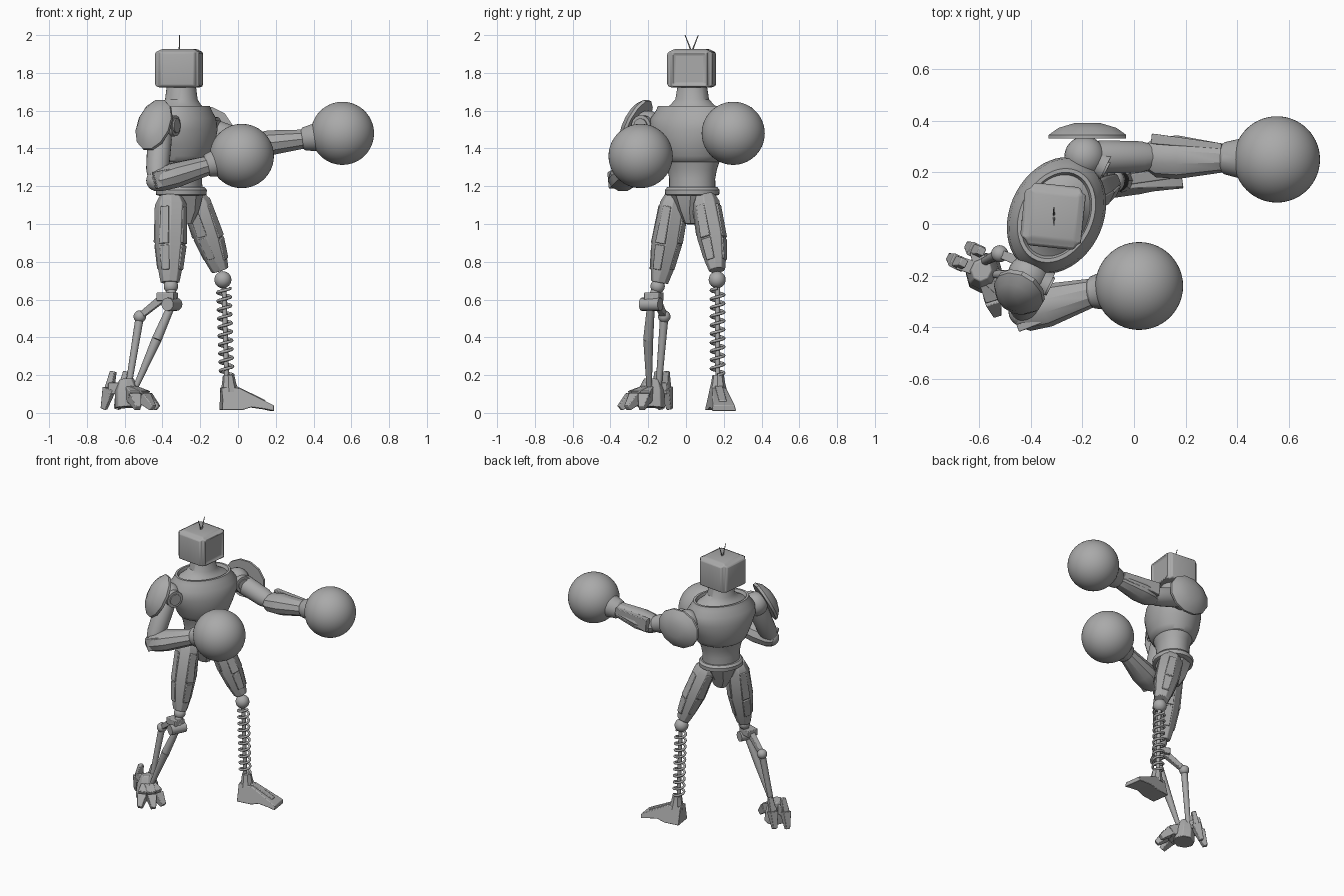
import bpy, bmesh, math
from mathutils import Vector, Matrix

if "Cube" in bpy.data.objects:
    bpy.data.objects.remove(bpy.data.objects["Cube"], do_unlink=True)

GREY = (0.4, 0.4, 0.4, 1)
metal = bpy.data.materials.new("plain grey")
metal.use_nodes = True
metal.diffuse_color = GREY
metal.node_tree.nodes["Principled BSDF"].inputs["Base Color"].default_value = GREY


def finish(name, bm, bevel=0.0):
    """Turn a bmesh into a named, shaded object."""
    bmesh.ops.recalc_face_normals(bm, faces=bm.faces)
    mesh = bpy.data.meshes.new(name)
    bm.to_mesh(mesh)
    bm.free()
    mesh.materials.append(metal)
    mesh.shade_smooth()
    mesh.set_sharp_from_angle(angle=math.radians(32))
    obj = bpy.data.objects.new(name, mesh)
    bpy.context.collection.objects.link(obj)
    if bevel:
        mod = obj.modifiers.new("soft_edges", "BEVEL")
        mod.width, mod.segments = bevel, 2
    return obj


def limb(name, start, end, profile, ref=(0, 0, 1), sides=24, bevel=0.0):
    """Loft rings (t, half width along ref, half width across) from start to end."""
    start, end = Vector(start), Vector(end)
    axis = (end - start).normalized()
    u = Vector(ref)
    u = (u - axis * u.dot(axis)).normalized()
    v = axis.cross(u)
    bm, rings = bmesh.new(), []
    grow = 1 / math.cos(math.pi / sides)
    for t, wu, wv in profile:
        mid = start.lerp(end, t)
        angles = [math.tau * (i + 0.5) / sides for i in range(sides)]
        rings.append([bm.verts.new(mid + u * wu * grow * math.cos(a) + v * wv * grow * math.sin(a))
                      for a in angles])
    for low, high in zip(rings, rings[1:]):
        for i in range(sides):
            j = (i + 1) % sides
            bm.faces.new((low[i], low[j], high[j], high[i]))
    bm.faces.new(rings[0])
    bm.faces.new(rings[-1])
    return finish(name, bm, bevel)


def rod(name, start, end, r, r_end=None, sides=16):
    r_end = r_end or r
    return limb(name, start, end, [(0, r, r), (1, r_end, r_end)], (0.3, 0.8, 0.4), sides)


def bar(name, start, end, wide, thick, taper=1.0, ref=(0, 0, 1)):
    return limb(name, start, end, [(0, thick, wide), (1, thick * taper, wide * taper)], ref, 4, 0.004)


def ball(name, centre, r, detail=24):
    bm = bmesh.new()
    bmesh.ops.create_uvsphere(bm, u_segments=detail, v_segments=detail // 2, radius=r,
                              matrix=Matrix.Translation(centre))
    return finish(name, bm)


def prism(name, outline, width, place, yaw, taper=1.0):
    """Extrude a side outline (x, z) across its width; the top narrows by taper."""
    bm = bmesh.new()
    top = max(z for x, z in outline)
    rows = [[bm.verts.new((x, s * width * (1 - (1 - taper) * z / top), z)) for x, z in outline]
            for s in (-1, 1)]
    for i in range(len(outline)):
        j = (i + 1) % len(outline)
        bm.faces.new((rows[0][i], rows[0][j], rows[1][j], rows[1][i]))
    for row in rows:
        bm.faces.new(row)
    bm.transform(Matrix.Translation(place) @ Matrix.Rotation(yaw, 4, "Z"))
    return finish(name, bm, 0.004)


# Torso: heights are absolute, the wide axis runs through both shoulders
SHOULDERS = Vector((0.44, 0.9, 0))
FACING = Vector((0.9, -0.44, 0))
core = Vector((-0.3, 0.033, 0))
body = (core, core + Vector((0, 0, 1)))
limb("chest", *body, [(1.32, .13, .11), (1.335, .16, .135), (1.36, .175, .15), (1.42, .2, .17),
     (1.5, .235, .18), (1.56, .23, .17), (1.6, .2, .15), (1.625, .19, .14), (1.625, .175, .125),
     (1.605, .165, .12), (1.63, .12, .1), (1.66, .09, .085), (1.74, .076, .076)], SHOULDERS, 48)
limb("abdomen", *body, [(1.15, .125, .11), (1.24, .125, .105), (1.29, .135, .11),
     (1.335, .15, .125)], SHOULDERS, 40)
limb("belt", *body, [(1.15, .13, .12), (1.155, .145, .13), (1.18, .147, .132),
     (1.195, .135, .12)], SHOULDERS, 40)
limb("pelvis", core + Vector((0.01, 0, 1.0)), core + Vector((0, 0, 1.16)),
     [(0, .035, .05), (.4, .06, .085), (1, .11, .11)], SHOULDERS, 8)

# Head: box with raised side panels and a sunken screen
bm = bmesh.new()
bmesh.ops.create_cube(bm, size=1)
bm.transform(Matrix.Diagonal((0.2, 0.2, 0.195, 1)))
bm.normal_update()
for face in list(bm.faces):
    screen = face.normal.x > 0.5
    under = face.normal.z < -0.5
    if under:
        continue
    out = 0.005 if face.normal.z > 0.5 else 0.018
    bmesh.ops.inset_individual(bm, faces=[face], thickness=0.012, depth=out)
    bmesh.ops.inset_individual(bm, faces=[face], thickness=0.018, depth=-0.012 if screen else 0.004)
bm.transform(Matrix.Translation((-0.31, 0.03, 1.82)) @ Matrix.Rotation(math.radians(-6), 4, "Z"))
finish("head", bm, 0.007)
for side, tip in (("right", -0.005), ("left", 0.065)):
    rod(side + "_antenna", (-0.31, 0.03, 1.91), (-0.31, tip, 2.0), 0.004, 0.002, 8)


# Shoulder pads
def pad(name, centre, normal, tall, wide, depth):
    centre, normal = Vector(centre), Vector(normal).normalized()
    limb(name, centre, centre + normal * depth,
         [(0, tall * .85, wide * .85), (0, tall, wide), (.25, tall, wide),
          (.7, tall * .75, wide * .75), (1, tall * .35, wide * .35)], (0, 0, 1), 12)


pad("right_shoulder_pad", (-0.44, -0.255, 1.52), (-0.45, -0.75, 0.45), 0.145, 0.1, 0.07)
pad("left_shoulder_pad", (-0.18, 0.33, 1.49), (0, 1, 0), 0.13, 0.15, 0.06)


# Arms: shoulder joint, upper arm, elbow, forearm, cuff and round glove
def arm(side, shoulder, elbow, cuff, glove, r):
    shoulder, elbow, cuff, glove = map(Vector, (shoulder, elbow, cuff, glove))
    ball(side + "_shoulder", shoulder, 0.08)
    rod(side + "_shoulder_hub", shoulder, shoulder + FACING * 0.09, 0.055)
    rod(side + "_shoulder_cap", shoulder, shoulder + FACING * 0.098, 0.038)
    rod(side + "_shoulder_axle", core + Vector((0, 0, shoulder.z)), shoulder, 0.06)
    limb(side + "_upper_arm", shoulder, elbow,
         [(0, .055, .055), (.25, .064, .064), (.8, .06, .06), (1, .045, .045)])
    ball(side + "_elbow", elbow, 0.056)
    back = elbow + (elbow - cuff).normalized() * 0.03
    limb(side + "_forearm", back, cuff,
         [(0, .045, .05), (.12, .06, .075), (.4, .066, .08), (1, .05, .052)], sides=10)
    limb(side + "_cuff", cuff - (glove - cuff) * 0.05, glove,
         [(0, .052, .052), (.05, .062, .062), (.3, .072, .075), (.6, .11, .11)], sides=32)
    ball(side + "_glove", glove, r, 56)


arm("right", (-0.41, -0.2, 1.52), (-0.43, -0.34, 1.23), (-0.16, -0.265, 1.31), (0.02, -0.24, 1.36), 0.17)
arm("left", (-0.19, 0.26, 1.51), (0.08, 0.26, 1.42), (0.35, 0.255, 1.45), (0.553, 0.25, 1.48), 0.167)
bar("left_forearm_plate", (0.07, 0.33, 1.44), (0.34, 0.3, 1.46), 0.02, 0.045, 0.6)
bar("right_forearm_plate", (-0.44, -0.4, 1.23), (-0.2, -0.31, 1.3), 0.015, 0.045, 0.7)


# Thighs: faceted shells with raised panels on four sides
def thigh(side, hip, knee, wide, deep):
    hip, knee = Vector(hip), Vector(knee)
    limb(side + "_thigh", hip, knee,
         [(0, deep * .7, wide * .7), (.1, deep, wide * .9), (.55, deep * .95, wide),
          (.85, deep * .75, wide * .75), (1, deep * .6, wide * .55)], FACING, 8, 0.004)
    for label, way, reach in (("front", FACING, deep), ("back", -FACING, deep),
                              ("outer", SHOULDERS, wide), ("inner", -SHOULDERS, wide)):
        top = hip.lerp(knee, 0.12) + way * reach * 0.93
        low = hip.lerp(knee, 0.85) + way * reach * 0.74
        mid = hip.lerp(knee, 0.55) + way * reach * 0.93
        bar(f"{side}_thigh_{label}_upper", top, mid, 0.024, 0.01, 1.2, way)
        bar(f"{side}_thigh_{label}_lower", mid.lerp(low, 0.06), low, 0.028, 0.01, 0.8, way)


thigh("right", (-0.355, -0.055, 1.15), (-0.36, -0.14, 0.69), 0.075, 0.08)
thigh("left", (-0.235, 0.1, 1.15), (-0.095, 0.165, 0.755), 0.072, 0.075)

# Left lower leg: knee ball, spring round a rod, wedge foot
ball("left_knee", (-0.08, 0.165, 0.705), 0.045)
rod("left_shin_rod", (-0.075, 0.167, 0.7), (-0.06, 0.168, 0.17), 0.013)
curve = bpy.data.curves.new("left_spring", "CURVE")
curve.dimensions = "3D"
curve.bevel_depth, curve.bevel_resolution = 0.008, 2
curve.materials.append(metal)
turns, steps = 10, 20
spline = curve.splines.new("POLY")
spline.points.add(turns * steps)
for i, point in enumerate(spline.points):
    t, a = i / (turns * steps), math.tau * i / steps
    point.co = (-0.06 - 0.015 * t + 0.034 * math.cos(a), 0.167 + 0.034 * math.sin(a), 0.2 + 0.46 * t, 1)
spline.use_smooth = True
bpy.context.collection.objects.link(bpy.data.objects.new("left_spring", curve))
yaw = math.radians(8)
heel = (-0.055, 0.168, 0.005)
prism("left_foot", [(-.035, .01), (.07, .01), (.12, .025), (.19, .015), (.24, .005), (.24, .035),
      (.06, .125), (-.035, .13)], 0.066, heel, yaw, 0.55)
prism("left_foot_ridge", [(.02, .1), (.2, .04), (.2, .062), (.04, .14)], 0.02, heel, yaw)
limb("left_ankle", (-0.045, 0.17, 0.11), (-0.05, 0.17, 0.2), [(0, .045, .045), (.5, .035, .035),
     (1, .028, .028)], FACING, 8)

# Right lower leg: knee, hinge, rear joint and twin rods
knee = Vector((-0.355, -0.15, 0.67))
hinge = Vector((-0.35, -0.185, 0.575))
rear = Vector((-0.52, -0.115, 0.51))
foot = Vector((-0.58, -0.185, 0.14))
ball("right_knee", knee, 0.038)
rod("right_knee_link", knee, hinge, 0.026)
rod("right_hinge", hinge - SHOULDERS * 0.055, hinge + SHOULDERS * 0.055, 0.034)
bar("right_hinge_bracket", hinge + Vector((0.02, 0, 0.04)), hinge + Vector((-0.07, 0.03, 0.04)), 0.04, 0.022)
bar("right_rear_link", hinge + Vector((-0.04, 0.02, 0.04)), rear, 0.02, 0.02, 0.8)
ball("right_rear_joint", rear, 0.033)
rod("right_rear_rod", rear, foot + Vector((0, 0.04, 0)), 0.022, 0.016)
bend = Vector((-0.43, -0.2, 0.39))
rod("right_front_rod_upper", hinge, bend, 0.02, 0.026)
rod("right_front_rod_lower", bend, foot + Vector((0.04, -0.01, 0)), 0.026, 0.014)

# Right foot: ankle block, front toes and heel claws
limb("right_foot_core", (-0.58, -0.19, 0.03), (-0.59, -0.18, 0.18),
     [(0, .065, .075), (.6, .06, .065), (1, .035, .04)], FACING, 8, 0.004)
toes = [(-0.425, -0.235), (-0.45, -0.31), (-0.53, -0.35)]
for i, (x, y) in enumerate(toes):
    root = Vector((-0.58, -0.19, 0.11)).lerp(Vector((x, y, 0.11)), 0.15)
    joint = root.lerp(Vector((x, y, 0.06)), 0.55)
    bar(f"right_toe_{i}", root, joint, 0.03, 0.035)
    bar(f"right_toe_tip_{i}", joint, (x, y, 0.025), 0.032, 0.032, 0.5)
for i, (x, y) in enumerate([(-0.71, -0.13), (-0.64, -0.085)]):
    joint = Vector((x + 0.03, y - 0.02, 0.13))
    bar(f"right_heel_{i}", (-0.59, -0.18, 0.13), joint, 0.026, 0.03)
    bar(f"right_heel_claw_{i}", joint, (x, y, 0.02), 0.028, 0.03, 0.5, FACING)
    bar(f"right_heel_fin_{i}", joint, joint + Vector((0.02, 0, 0.09)), 0.022, 0.02, 0.7, FACING)
